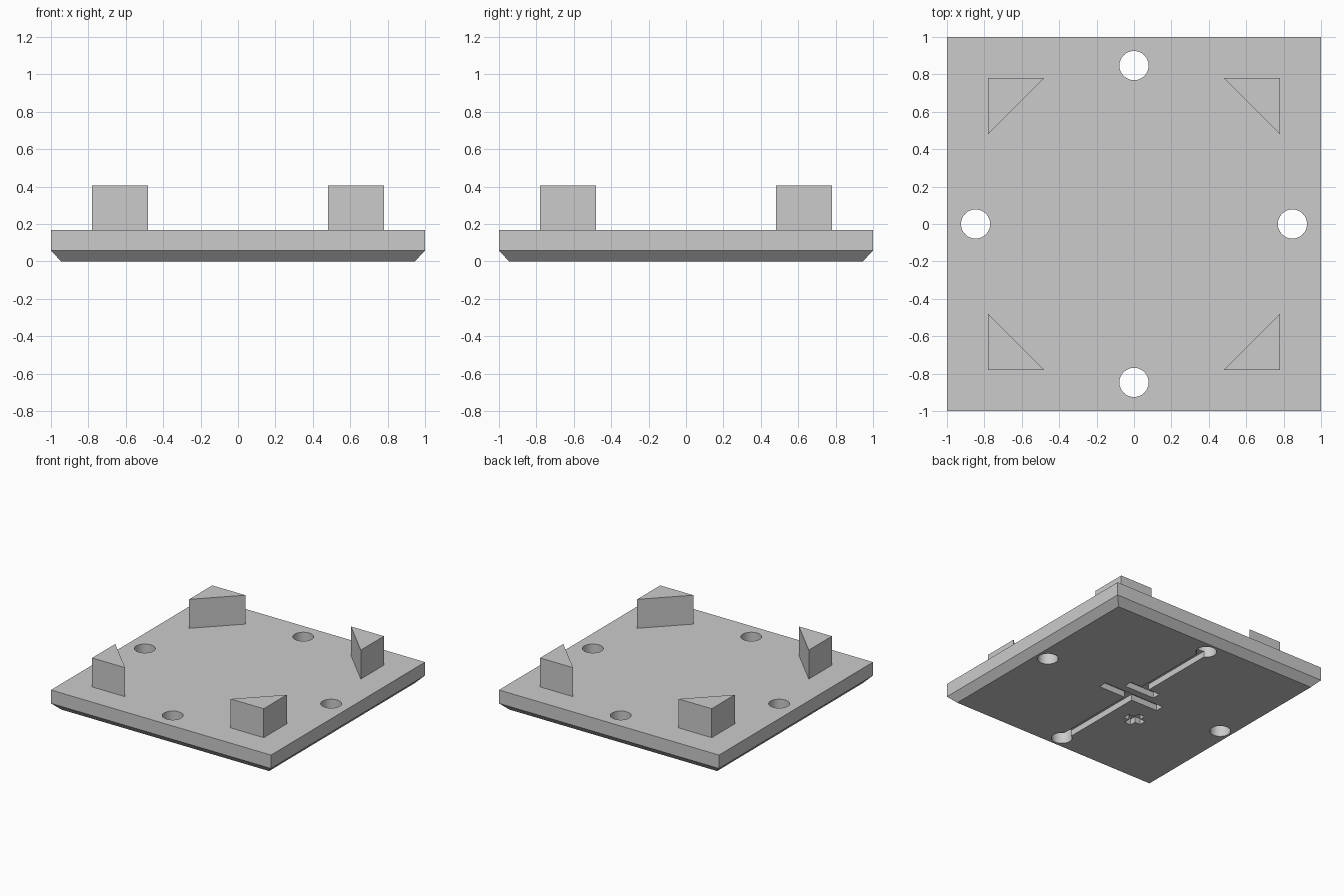
import bpy, bmesh, math

old = bpy.data.objects.get("Cube")
if old:
    bpy.data.objects.remove(old, do_unlink=True)

grey = bpy.data.materials.new("plain grey")
grey.use_nodes = True
grey.diffuse_color = (0.6, 0.6, 0.6, 1)
grey.node_tree.nodes["Principled BSDF"].inputs["Base Color"].default_value = (0.6, 0.6, 0.6, 1)


def loft(name, rings):
    """Solid through a stack of matching rings of 3D points."""
    bm = bmesh.new()
    loops = [[bm.verts.new(p) for p in ring] for ring in rings]
    n = len(loops[0])
    for low, high in zip(loops, loops[1:]):
        for i in range(n):
            j = (i + 1) % n
            bm.faces.new((low[i], low[j], high[j], high[i]))
    bm.faces.new(loops[0][::-1])
    bm.faces.new(loops[-1])
    bmesh.ops.recalc_face_normals(bm, faces=bm.faces)
    mesh = bpy.data.meshes.new(name)
    bm.to_mesh(mesh)
    bm.free()
    mesh.materials.append(grey)
    obj = bpy.data.objects.new(name, mesh)
    bpy.context.collection.objects.link(obj)
    return obj


def prism(name, outline, z0, z1):
    return loft(name, [[(x, y, z) for x, y in outline] for z in (z0, z1)])


def square(h, z):
    return [(-h, -h, z), (h, -h, z), (h, h, z), (-h, h, z)]


def cut(target, cutter):
    cutter.hide_render = True
    mod = target.modifiers.new("cut", 'BOOLEAN')
    mod.operation = 'DIFFERENCE'
    mod.solver = 'EXACT'
    mod.object = cutter
    bpy.context.view_layer.objects.active = target
    bpy.ops.object.modifier_apply(modifier=mod.name)
    bpy.data.objects.remove(cutter, do_unlink=True)


TOP = 0.167
DEPTH = 0.05
HOLE_AT = 0.847

# base plate with a bevelled underside
plate = loft("base_plate", [square(0.945, 0), square(1, 0.057), square(1, TOP)])

# four through holes, one by each edge
for k in range(4):
    a = k * math.pi / 2
    cx, cy = HOLE_AT * math.cos(a), HOLE_AT * math.sin(a)
    steps = [2 * math.pi * i / 48 for i in range(48)]
    ring = [(cx + 0.078 * math.cos(t), cy + 0.078 * math.sin(t)) for t in steps]
    cut(plate, prism("hole_cutter", ring, -0.1, 0.3))


# underside grooves: a crossbar with a channel out to a hole
def channel(half_bar, near, far, end, w=0.035):
    half = [(half_bar, near), (half_bar, far), (w, far), (w, end)]
    outline = half + [(-x, y) for x, y in reversed(half)]
    cut(plate, prism("groove_cutter", outline, -0.1, DEPTH))


channel(0.14, 0.06, 0.13, HOLE_AT)
channel(0.28, 0.0, -0.07, -HOLE_AT)

# small cross-shaped recess beside the long bar
L, w = 0.08, 0.03
arm = [(L, -w), (L, w), (w, w)]
cross = []
for k in range(4):
    for x, y in arm:
        for _ in range(k):
            x, y = -y, x
        cross.append((x - 0.24, y - 0.28))
cut(plate, prism("cross_cutter", cross, -0.1, DEPTH))

# triangular corner posts
for sx, side in ((1, "left"), (-1, "right")):
    for sy, end in ((-1, "front"), (1, "back")):
        tri = [(0.78 * sx, 0.78 * sy), (0.48 * sx, 0.78 * sy), (0.78 * sx, 0.48 * sy)]
        prism(f"{end}_{side}_post", tri, TOP, 0.405)
